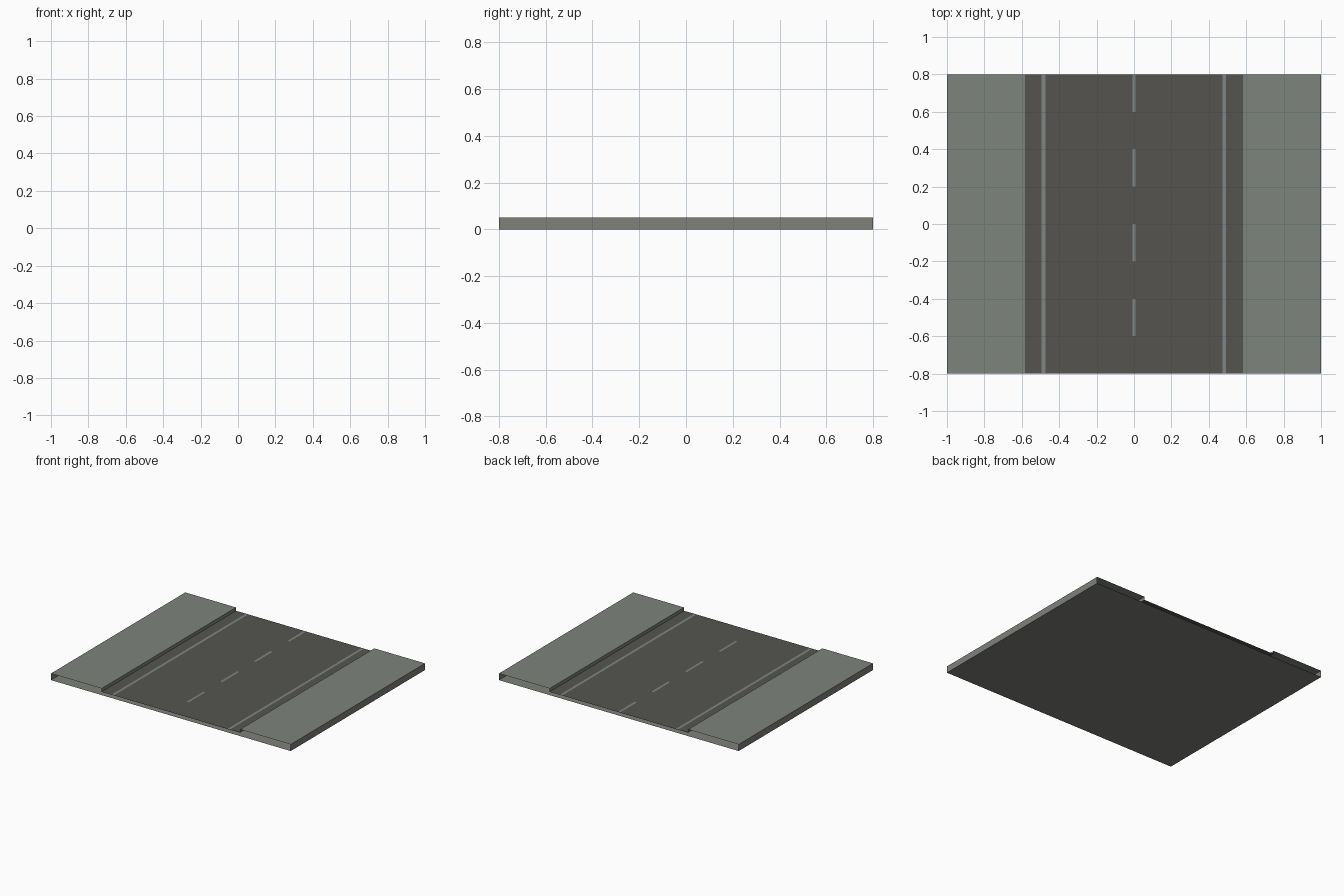
import bpy

if "Cube" in bpy.data.objects:
    bpy.data.objects.remove(bpy.data.objects["Cube"])

HALF_X, HALF_Y = 1.0, 0.8
TOP, ROAD_Z, CURB_X = 0.05, 0.025, 0.577


def material(name, rgb):
    lin = [((c / 255 + 0.055) / 1.055) ** 2.4 for c in rgb]
    m = bpy.data.materials.new(name)
    m.diffuse_color = (*lin, 1)
    m.use_nodes = True
    m.node_tree.nodes["Principled BSDF"].inputs["Base Color"].default_value = m.diffuse_color
    return m


PAVING = material("pavement grey", (125, 131, 125))
BASE = material("base grey", (126, 129, 121))
ASPHALT = material("asphalt", (85, 84, 79))
PAINT = material("road paint", (127, 134, 132))


def strip(name, profile, mat, y0=-HALF_Y, y1=HALF_Y):
    """Sweep an open x-z profile along y, leaving the ends open."""
    verts = [(x, y, z) for x, z in profile for y in (y0, y1)]
    faces = [(2 * i, 2 * i + 2, 2 * i + 3, 2 * i + 1)
             for i in range(len(profile) - 1)]
    me = bpy.data.meshes.new(name)
    me.from_pydata(verts, [], faces)
    me.materials.append(mat)
    ob = bpy.data.objects.new(name, me)
    bpy.context.collection.objects.link(ob)
    return ob


# Underside and outer walls
strip("underside", [(HALF_X, 0), (-HALF_X, 0)], BASE)
strip("left_wall", [(-HALF_X, 0), (-HALF_X, TOP)], BASE)
strip("right_wall", [(HALF_X, TOP), (HALF_X, 0)], BASE)

# Raised pavements with curb drop to the road
strip("left_pavement", [(-HALF_X, TOP), (-CURB_X, TOP), (-CURB_X, ROAD_Z)], PAVING)
strip("right_pavement", [(CURB_X, ROAD_Z), (CURB_X, TOP), (HALF_X, TOP)], PAVING)

# Road surface
strip("road", [(-CURB_X, ROAD_Z), (CURB_X, ROAD_Z)], ASPHALT)

# Painted edge lines and centre dashes
PZ = ROAD_Z + 0.0006
for side, x in (("left", -0.484), ("right", 0.482)):
    strip(side + "_edge_line", [(x - 0.01, PZ), (x + 0.01, PZ)], PAINT)
for i in range(4):
    y = -0.6 + 0.4 * i
    strip(f"centre_dash_{i + 1}", [(-0.009, PZ), (0.009, PZ)], PAINT, y, y + 0.2)
